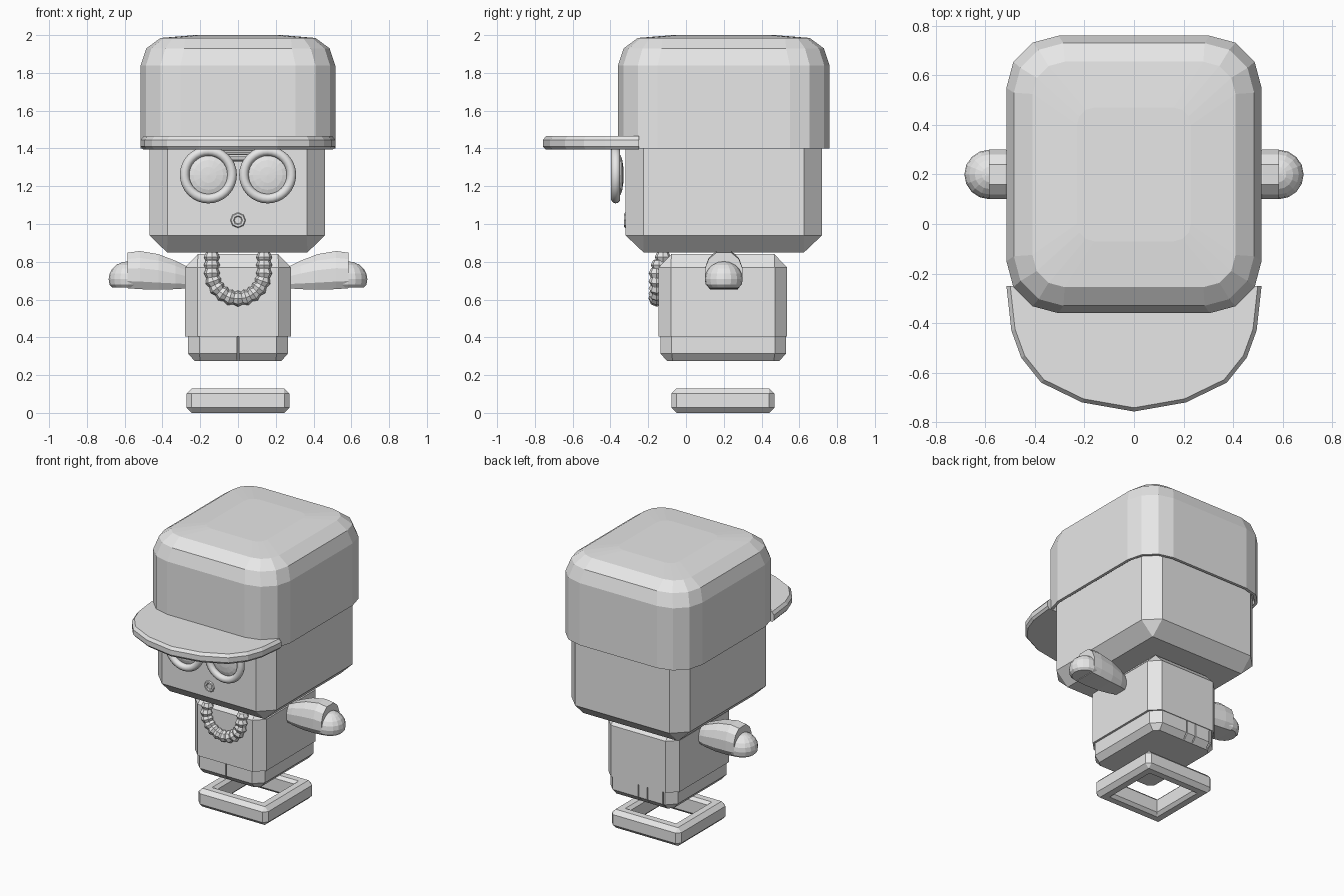
import bpy, bmesh, math
from mathutils import Matrix, Vector

if "Cube" in bpy.data.objects:
    bpy.data.objects.remove(bpy.data.objects["Cube"])

grey = bpy.data.materials.new("light_grey")
grey.diffuse_color = (0.8, 0.8, 0.8, 1)
grey.use_nodes = True
grey.node_tree.nodes["Principled BSDF"].inputs["Base Color"].default_value = grey.diffuse_color


def finish(name, bm, smooth=False):
    bmesh.ops.recalc_face_normals(bm, faces=bm.faces)
    me = bpy.data.meshes.new(name)
    bm.to_mesh(me)
    bm.free()
    me.materials.append(grey)
    for p in me.polygons:
        p.use_smooth = smooth
    ob = bpy.data.objects.new(name, me)
    bpy.context.collection.objects.link(ob)
    return ob


def loft(name, rings, closed=False):
    """Skin equal-length rings; cap the ends, or join last to first."""
    bm = bmesh.new()
    vr = [[bm.verts.new(p) for p in r] for r in rings]
    pairs = list(zip(vr, vr[1:]))
    if closed:
        pairs.append((vr[-1], vr[0]))
    else:
        bm.faces.new(vr[0])
        bm.faces.new(vr[-1])
    n = len(vr[0])
    for a, b in pairs:
        for i in range(n):
            j = (i + 1) % n
            bm.faces.new((a[i], a[j], b[j], b[i]))
    return finish(name, bm)


def ring(z, hx, hy, r, cx=0, cy=0.2, seg=1):
    """Rectangle with corners cut (seg=1) or rounded."""
    pts = []
    for k, (sx, sy) in enumerate(((1, 1), (-1, 1), (-1, -1), (1, -1))):
        for i in range(seg + 1):
            a = math.pi / 2 * (k + i / seg)
            pts.append((cx + sx * (hx - r) + r * math.cos(a),
                        cy + sy * (hy - r) + r * math.sin(a), z))
    return pts


def torus(name, loc, major, minor, n, m, smooth):
    """Ring facing the front."""
    bm = bmesh.new()
    vs = []
    for i in range(n):
        a = 2 * math.pi * i / n
        row = []
        for j in range(m):
            b = 2 * math.pi * j / m
            d = major + minor * math.cos(b)
            row.append(bm.verts.new((loc[0] + d * math.cos(a),
                                     loc[1] + minor * math.sin(b),
                                     loc[2] + d * math.sin(a))))
        vs.append(row)
    for i in range(n):
        for j in range(m):
            k, l = (i + 1) % n, (j + 1) % m
            bm.faces.new((vs[i][j], vs[k][j], vs[k][l], vs[i][l]))
    return finish(name, bm, smooth)


def ellipsoid(name, loc, scale, u, v, rot=Matrix(), flat_z=None):
    bm = bmesh.new()
    bmesh.ops.create_uvsphere(bm, u_segments=u, v_segments=v, radius=1)
    bmesh.ops.transform(bm, verts=bm.verts, matrix=Matrix.Translation(loc)
                        @ rot @ Matrix.Diagonal((*scale, 1)))
    if flat_z is not None:
        for w in bm.verts:
            w.co.z = max(w.co.z, flat_z)
    return finish(name, bm)


# Head
loft("head", [ring(0.85, 0.372, 0.425, 0.001, -0.004),
              ring(0.94, 0.465, 0.52, 0.095, -0.004),
              ring(1.5, 0.465, 0.52, 0.095, -0.004)])

# Cap crown, with a recessed underside
loft("cap_crown", [ring(1.43, 0.495, 0.54, 0.19, seg=3),
                   ring(1.40, 0.495, 0.54, 0.19, seg=3),
                   ring(1.40, 0.515, 0.56, 0.21, seg=3),
                   ring(1.84, 0.515, 0.56, 0.21, seg=3),
                   ring(1.93, 0.485, 0.53, 0.20, seg=3),
                   ring(1.985, 0.41, 0.455, 0.13, seg=3),
                   ring(2.0, 0.23, 0.27, 0.07, seg=3)])

# Cap visor
half = [(0.515, -0.25), (0.495, -0.43), (0.455, -0.54),
        (0.375, -0.64), (0.21, -0.72)]
outline = half + [(0, -0.757)] + [(-x, y) for x, y in reversed(half)]


def visor_ring(z, s):
    return [(x * s, -0.25 + (y + 0.25) * s, z) for x, y in outline]


loft("cap_visor", [visor_ring(1.395, 0.975), visor_ring(1.41, 1),
                   visor_ring(1.445, 1), visor_ring(1.465, 0.97)])

# Goggles: rims, lenses and bridge
for side in (-1, 1):
    torus("goggle_rim", (side * 0.157, -0.372, 1.26), 0.126, 0.025, 32, 10, True)
    ellipsoid("goggle_lens", (side * 0.157, -0.355, 1.26), (0.112, 0.112, 0.025),
              16, 8, Matrix.Rotation(math.pi / 2, 4, 'X'))
for z in (1.345, 1.378):
    loft("goggle_bridge", [[(x, -0.365 + 0.013 * math.cos(a * math.pi / 4),
                             z + 0.013 * math.sin(a * math.pi / 4)) for a in range(8)]
                           for x in (-0.09, 0.09)])

# Mouth
torus("mouth", (0, -0.318, 1.02), 0.03, 0.012, 8, 6, False)

# Torso
loft("torso", [ring(0.405, 0.28, 0.34, 0.065, cy=0.195),
               ring(0.77, 0.28, 0.34, 0.065, cy=0.195),
               ring(0.84, 0.213, 0.273, 0.001, cy=0.195)])

# Trousers, with narrow slits in front and back
trousers = loft("trousers", [ring(0.275, 0.23, 0.298, 0.03, cy=0.197),
                             ring(0.315, 0.265, 0.333, 0.06, cy=0.197),
                             ring(0.41, 0.265, 0.333, 0.06, cy=0.197)])
for x, y in ((0, -0.13), (0, 0.53), (-0.07, 0.53), (-0.19, 0.53)):
    cutter = loft("slit_cutter", [ring(z, 0.004, 0.03, 0.0005, x, y)
                                  for z in (0.25, 0.402)])
    cutter.hide_render = True
    cutter.hide_set(True)
    mod = trousers.modifiers.new("slit", 'BOOLEAN')
    mod.operation = 'DIFFERENCE'
    mod.solver = 'EXACT'
    mod.object = cutter

# Hollow square base
outer, inner, edge = 0.273, 0.18, 0.028
loft("base_frame", [ring(0.0, outer - edge, outer - edge, 0.001, cy=0.195),
                    ring(edge, outer, outer, edge, cy=0.195),
                    ring(0.102, outer, outer, edge, cy=0.195),
                    ring(0.13, outer - edge, outer - edge, 0.001, cy=0.195),
                    ring(0.13, inner + 0.02, inner + 0.02, 0.001, cy=0.195),
                    ring(0.11, inner, inner, 0.001, cy=0.195),
                    ring(0.02, inner, inner, 0.001, cy=0.195),
                    ring(0.0, inner + 0.02, inner + 0.02, 0.001, cy=0.195)],
     closed=True)

# Sleeves and hands
section = [(0.75, 0), (1, 0.2), (1, 0.55), (0.8, 0.82), (0.4, 1)]
section += [(-y, z) for y, z in reversed(section)]
stations = [(0.26, 0.05, 0.66, 0.77), (0.33, 0.075, 0.655, 0.805),
            (0.42, 0.092, 0.652, 0.84), (0.52, 0.1, 0.655, 0.857),
            (0.585, 0.1, 0.66, 0.848)]
for side in (-1, 1):
    loft("sleeve", [[(side * x, 0.2 + w * y, lo + (hi - lo) * z) for y, z in section]
                    for x, w, lo, hi in stations])
    ellipsoid("hand", (side * 0.583, 0.2, 0.708), (0.102, 0.1, 0.094), 16, 10,
              flat_z=0.664)

# Bead necklace along a U path
r, top, bend, count = 0.138, 0.825, 0.743, 15
straight = top - bend
length = 2 * straight + math.pi * r
for i in range(count):
    s = length * i / (count - 1)
    if s < straight:
        x, z, a = -r, top - s, 0
    elif s > length - straight:
        x, z, a = r, top - (length - s), 0
    else:
        a = (s - straight) / r
        x, z = -r * math.cos(a), bend - r * math.sin(a)
    y = -0.155 + max(0, z - 0.76) * 0.5
    ellipsoid("necklace_bead", (x, y, z), (0.043, 0.043, 0.036), 8, 4,
              Matrix.Rotation(-a, 4, 'Y'))
